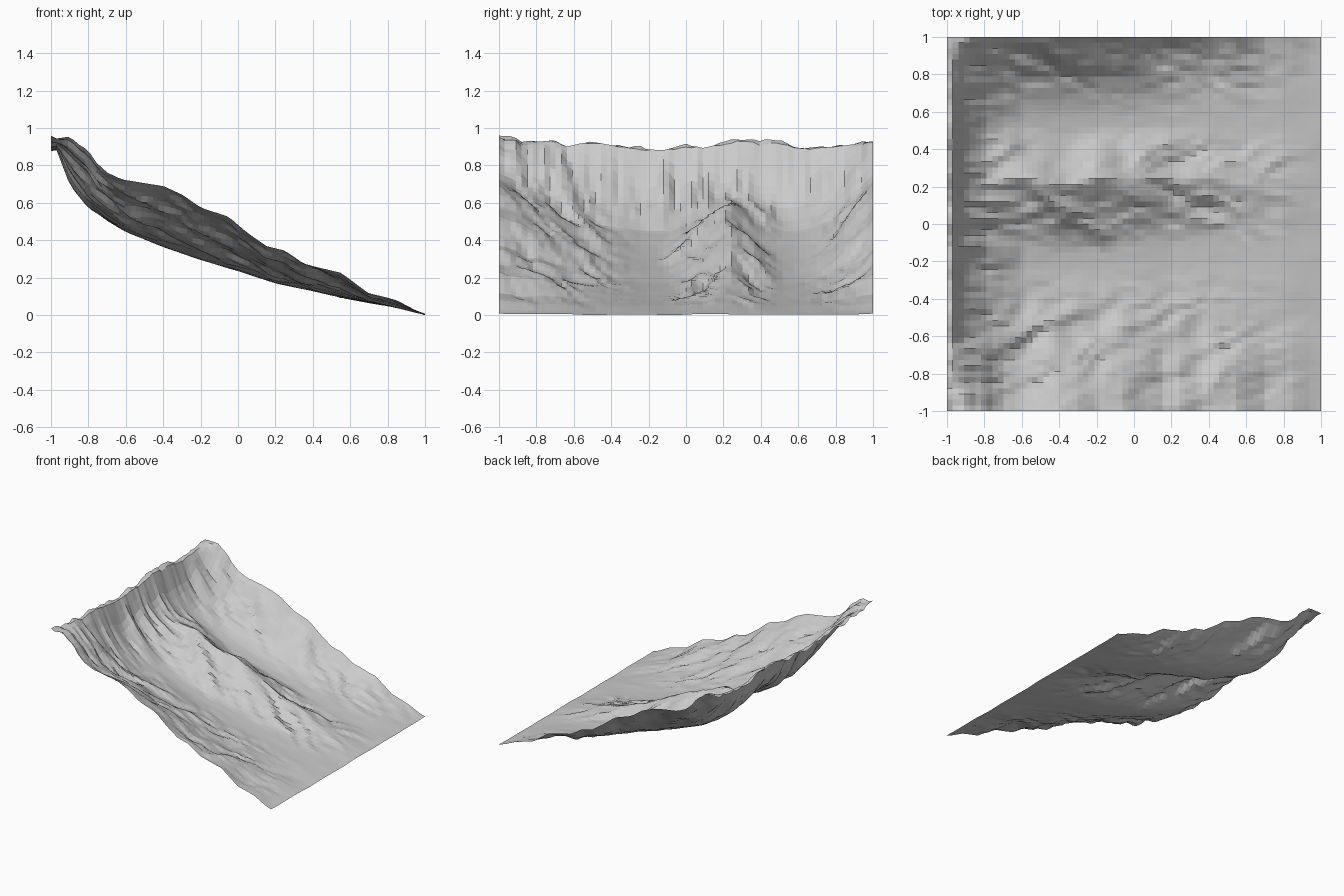
import bpy, bmesh
from mathutils import noise, Vector

if "Cube" in bpy.data.objects:
    bpy.data.objects.remove(bpy.data.objects["Cube"])

N = 66  # grid cells per side

# Profiles along the slope: valley floor, side crest, middle ridge height over the floor
FLOOR = [(-1, .895), (-.97, .89), (-.9, .72), (-.8, .595), (-.7, .52), (-.6, .455), (-.4, .375),
         (-.2, .305), (0, .245), (.2, .18), (.4, .138), (.6, .092), (.8, .05), (1, .004)]
CREST = [(-1, .95), (-.9, .965), (-.85, .92), (-.8, .89), (-.76, .83), (-.7, .775), (-.62, .735),
         (-.5, .715), (-.4, .70), (-.3, .655), (-.2, .585), (-.05, .535), (.05, .45), (.15, .38),
         (.25, .355), (.35, .285), (.55, .235), (.7, .12), (.85, .075), (.95, .025), (1, .01)]
RIDGE = [(-1, 0), (-.9, .01), (-.75, .08), (-.6, .16), (-.5, .185), (-.35, .17), (-.2, .18),
         (0, .14), (.2, .10), (.45, .065), (.7, .03), (1, .003)]
# Height of the head wall rim across the slope
RIM = [(-1, .975), (-.93, .96), (-.88, .93), (-.72, .943), (-.64, .91), (-.5, .943), (-.4, .92),
       (-.13, .89), (0, .92), (.1, .905), (.25, .95), (.35, .963), (.4, .935), (.44, .955),
       (.52, .935), (.63, .90), (.8, .91), (1, .938)]


def lerp(table, t):
    for (a, va), (b, vb) in zip(table, table[1:]):
        if t <= b:
            return va + (vb - va) * (t - a) / (b - a)
    return table[-1][1]


def clamp(v):
    return max(0.0, min(1.0, v))


def n(x, y, seed):
    return noise.noise(Vector((x, y, seed)))


def height(x, y):
    if x < -.975:
        return lerp(RIM, y) + .02 * n(y * 14, .3, 40)
    floor = lerp(FLOOR, x)
    rise = lerp(CREST, x) - floor
    # side walls
    left = clamp((-.2 - y) / .8) ** 1.5
    right = clamp((y - .55) / .45) ** 2.1 * .95
    # middle ridge, crest wandering a little
    cy = .23 + .05 * n(x * 4, 0, 5)
    d = y - cy
    mid = clamp(1 - abs(d) / (.35 if d < 0 else .28)) ** 1.4
    z = floor + rise * (left + right) + lerp(RIDGE, x) * mid
    # spurs and gullies running diagonally downhill from each crest
    dist = min(y + 1, abs(d), 1 - y)
    p = x - 1.8 * dist + .12 * n(x * 5, y * 5, 50)
    seed = 3 if y < -.22 else (7 if y < .58 else 11)
    slope = 4 * (left * (1 - left) + right * (1 - right) + mid * (1 - mid))
    taper = clamp((1 - x) / .6) * clamp((x + 1) / .2)
    spur = n(p * 4, y * 1.5, seed) + .6 * n(p * 9, y * 4, seed)
    z += .042 * taper * min(1, slope) * spur
    z += .018 * taper * min(1, slope + .1) * n(x * 8, y * 16, 20)
    # rocky shoulder on the near side of the middle ridge
    off = y - (.2 - .25 * clamp((x + .6) / .42)) - .04 * n(x * 9, 0, 60)
    if -.6 < x < -.08:
        z += .045 * clamp(1 - abs(off) / .09) * min(1, (x + .6) / .15, (-.08 - x) / .1)
    # ribbed head wall, fading into the side walls
    wall = clamp((-.6 - x) / .37)
    side = clamp(1 - left - right)
    z += (lerp(RIM, y) - .89) * wall ** 2 * .7 * side
    ribs = .7 * n(y * 11, x * 2, 30) + .7 * n(y * 23, x * 4, 31)
    z += .07 * max(ribs, -.25) * clamp(wall * 1.5) * clamp((x + 1) / .1) * (.35 + .65 * side)
    # gentle ripples at the foot
    z += .008 * clamp((x - .5) / .3) * (1 + n(x * 3, y * 5, 70))
    return min(z, lerp(RIM, y))


# Terrain sheet
bm = bmesh.new()
grid = []
for i in range(N + 1):
    x = -1 + 2 * i / N
    grid.append([bm.verts.new((x, -1 + 2 * j / N, height(x, -1 + 2 * j / N))) for j in range(N + 1)])
for i in range(N):
    for j in range(N):
        bm.faces.new((grid[i][j], grid[i + 1][j], grid[i + 1][j + 1], grid[i][j + 1]))
low = min(v.co.z for v in bm.verts)
for v in bm.verts:
    v.co.z -= low
mesh = bpy.data.meshes.new("mountain_slope")
bm.to_mesh(mesh)
bm.free()
bpy.context.collection.objects.link(bpy.data.objects.new("mountain_slope", mesh))
